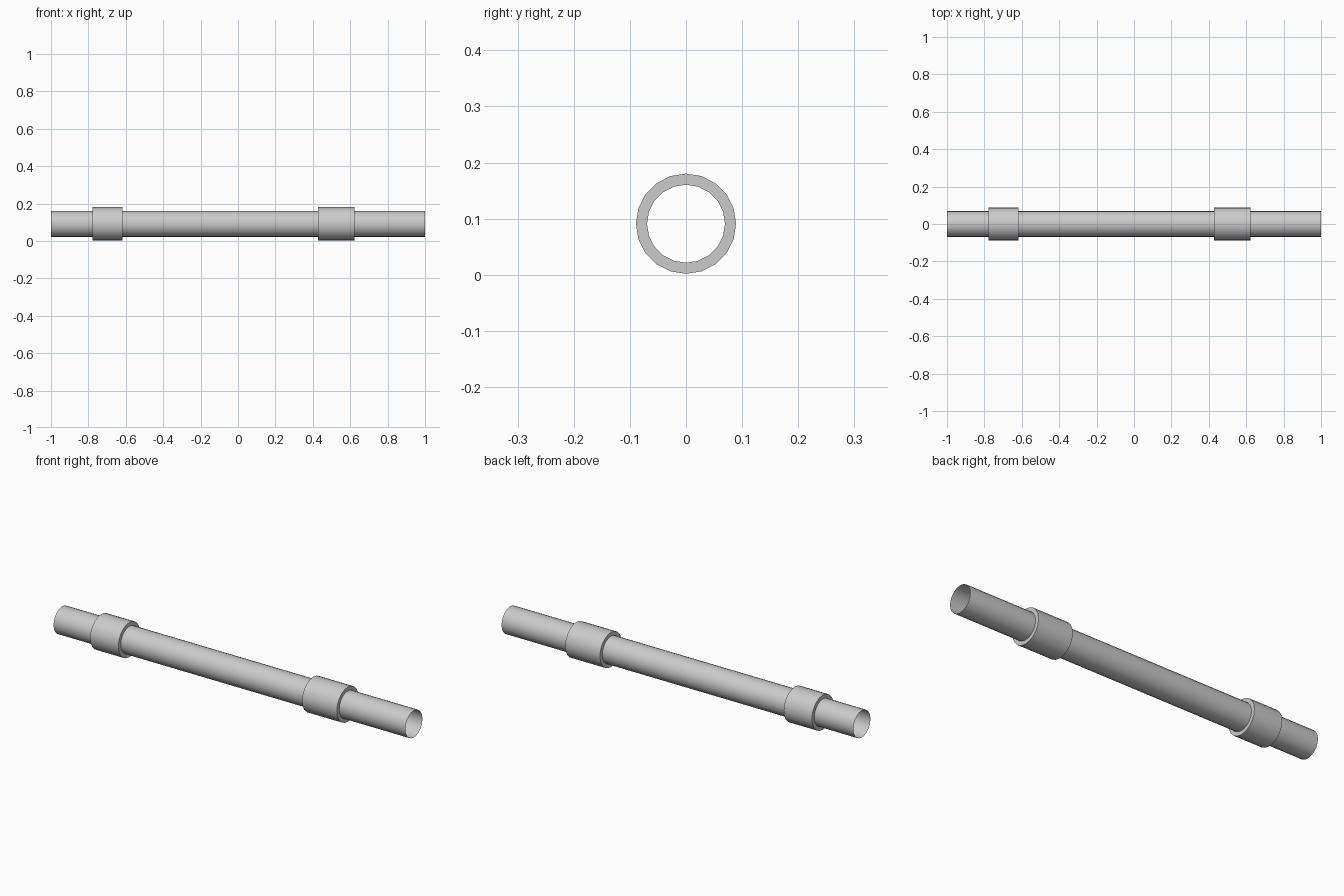
import bpy, bmesh
from math import sin, cos, pi, radians

if "Cube" in bpy.data.objects:
    bpy.data.objects.remove(bpy.data.objects["Cube"])

SIDES = 20
AXIS_Z = 0.091
TUBE_R = 0.0695
SLEEVE_R = 0.0893


def revolve(name, profile):
    """Spin an (x, radius) profile around the pipe's long axis."""
    bm = bmesh.new()
    rings = []
    for x, r in profile:
        rings.append([bm.verts.new((x, r * sin(2 * pi * i / SIDES), r * cos(2 * pi * i / SIDES)))
                      for i in range(SIDES)])
    for a, b in zip(rings, rings[1:]):
        for i in range(SIDES):
            j = (i + 1) % SIDES
            bm.faces.new((a[i], a[j], b[j], b[i]))
    bmesh.ops.recalc_face_normals(bm, faces=bm.faces)
    # make the walls face away from the axis
    wall = max(bm.faces, key=lambda f: f.calc_center_median().yz.length)
    c = wall.calc_center_median()
    if wall.normal.y * c.y + wall.normal.z * c.z < 0:
        bmesh.ops.reverse_faces(bm, faces=bm.faces)
    mesh = bpy.data.meshes.new(name)
    bm.to_mesh(mesh)
    bm.free()
    obj = bpy.data.objects.new(name, mesh)
    obj.location.z = AXIS_Z
    bpy.context.collection.objects.link(obj)
    bpy.ops.object.select_all(action='DESELECT')
    obj.select_set(True)
    bpy.context.view_layer.objects.active = obj
    bpy.ops.object.shade_smooth_by_angle(angle=radians(30))
    return obj


# Thin open-ended pipe
revolve("pipe", [(-1, TUBE_R), (1, TUBE_R)])

# Coupling sleeves with flat ring-shaped ends
for name, x0, x1 in (("left_sleeve", -0.778, -0.618), ("right_sleeve", 0.427, 0.624)):
    revolve(name, [(x0, TUBE_R), (x0, SLEEVE_R), (x1, SLEEVE_R), (x1, TUBE_R)])
